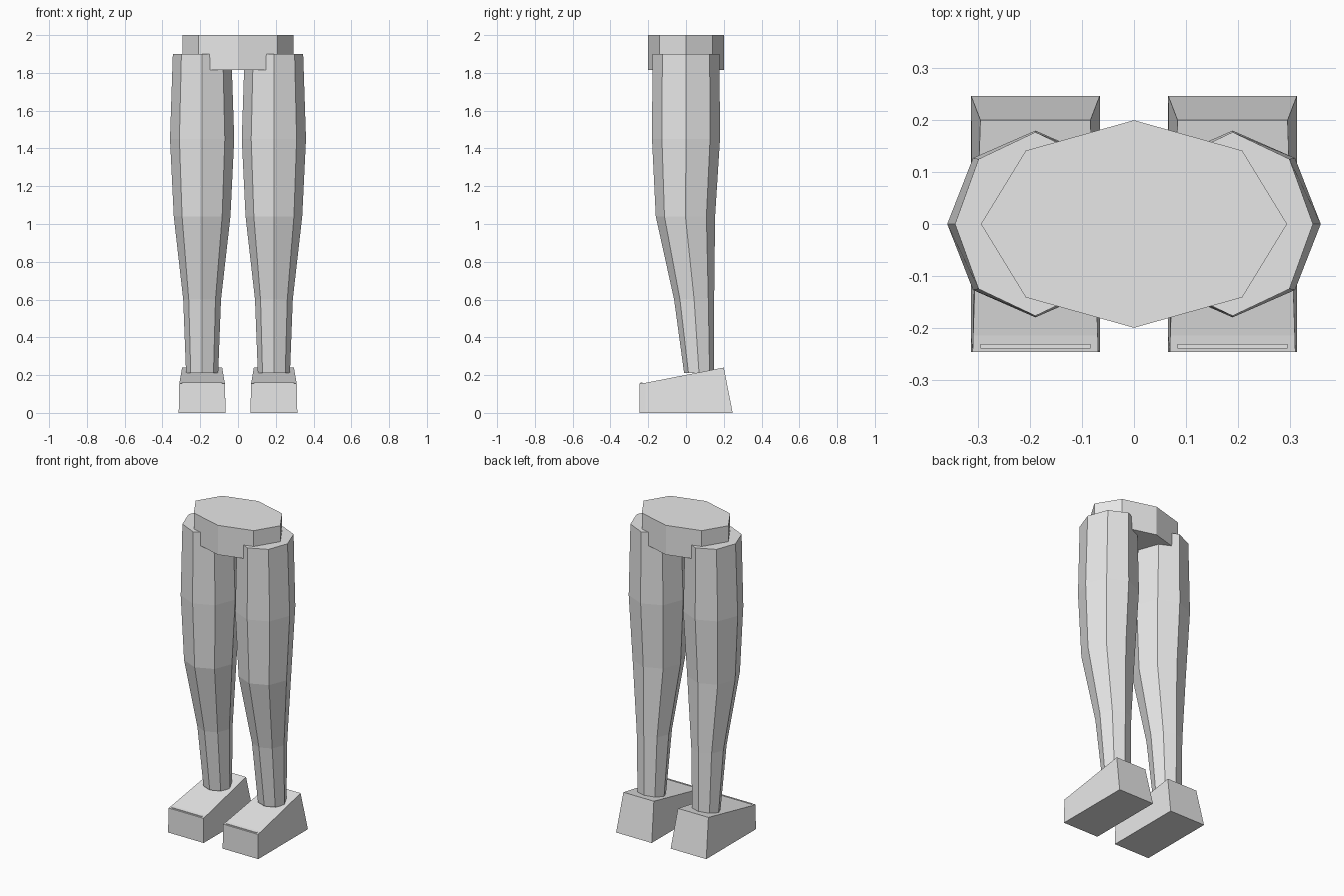
import bpy
import bmesh
from math import cos, sin, pi

if "Cube" in bpy.data.objects:
    bpy.data.objects.remove(bpy.data.objects["Cube"], do_unlink=True)

grey = bpy.data.materials.new("plain_grey")
grey.use_nodes = True
grey.diffuse_color = (0.8, 0.8, 0.8, 1)
grey.node_tree.nodes["Principled BSDF"].inputs["Base Color"].default_value = (0.8, 0.8, 0.8, 1)


def loft(name, rings):
    """Skin a stack of matching point loops and cap both ends."""
    bm = bmesh.new()
    loops = [[bm.verts.new(p) for p in ring] for ring in rings]
    n = len(loops[0])
    for a, b in zip(loops, loops[1:]):
        for i in range(n):
            j = (i + 1) % n
            bm.faces.new((a[i], a[j], b[j], b[i]))
    bm.faces.new(loops[0][::-1])
    bm.faces.new(loops[-1])
    bmesh.ops.recalc_face_normals(bm, faces=bm.faces)
    mesh = bpy.data.meshes.new(name)
    bm.to_mesh(mesh)
    bm.free()
    mesh.materials.append(grey)
    obj = bpy.data.objects.new(name, mesh)
    bpy.context.collection.objects.link(obj)
    return obj


def octagon(cx, cy, rx, ry, z):
    return [(cx + rx * cos(i * pi / 4), cy + ry * sin(i * pi / 4), z) for i in range(8)]


# Hips: shallow eight-sided block
loft("hips", [octagon(0, 0, 0.295, 0.2, z) for z in (1.815, 2.0)])

# Leg sections from ankle to thigh: height, width radius, depth radius, depth centre
SECTIONS = [
    (0.21, 0.085, 0.079, 0.069),
    (0.60, 0.10, 0.106, 0.043),
    (1.04, 0.15, 0.157, -0.003),
    (1.45, 0.17, 0.18, 0),
    (1.90, 0.155, 0.177, 0),
]

# Foot sections from toe to heel: bottom y, top y, top z, top half width
FOOT = [
    (-0.247, -0.247, 0.155, 0.121),
    (-0.215, -0.215, 0.159, 0.12),
    (0.247, 0.20, 0.24, 0.106),
]

for side, s in (("left", 1), ("right", -1)):
    cx = 0.19 * s
    loft(side + "_leg", [octagon(cx, cy, rx, ry, z) for z, rx, ry, cy in SECTIONS])
    loft(side + "_foot", [
        [(cx - 0.124, yb, 0), (cx + 0.124, yb, 0), (cx + w, yt, zt), (cx - w, yt, zt)]
        for yb, yt, zt, w in FOOT])
    # Thin raised lip across the toe
    loft(side + "_toe_lip", [
        [(cx - 0.106, y, 0.15), (cx + 0.106, y, 0.15), (cx + 0.106, y, 0.16), (cx - 0.106, y, 0.16)]
        for y in (-0.24, -0.231)])
